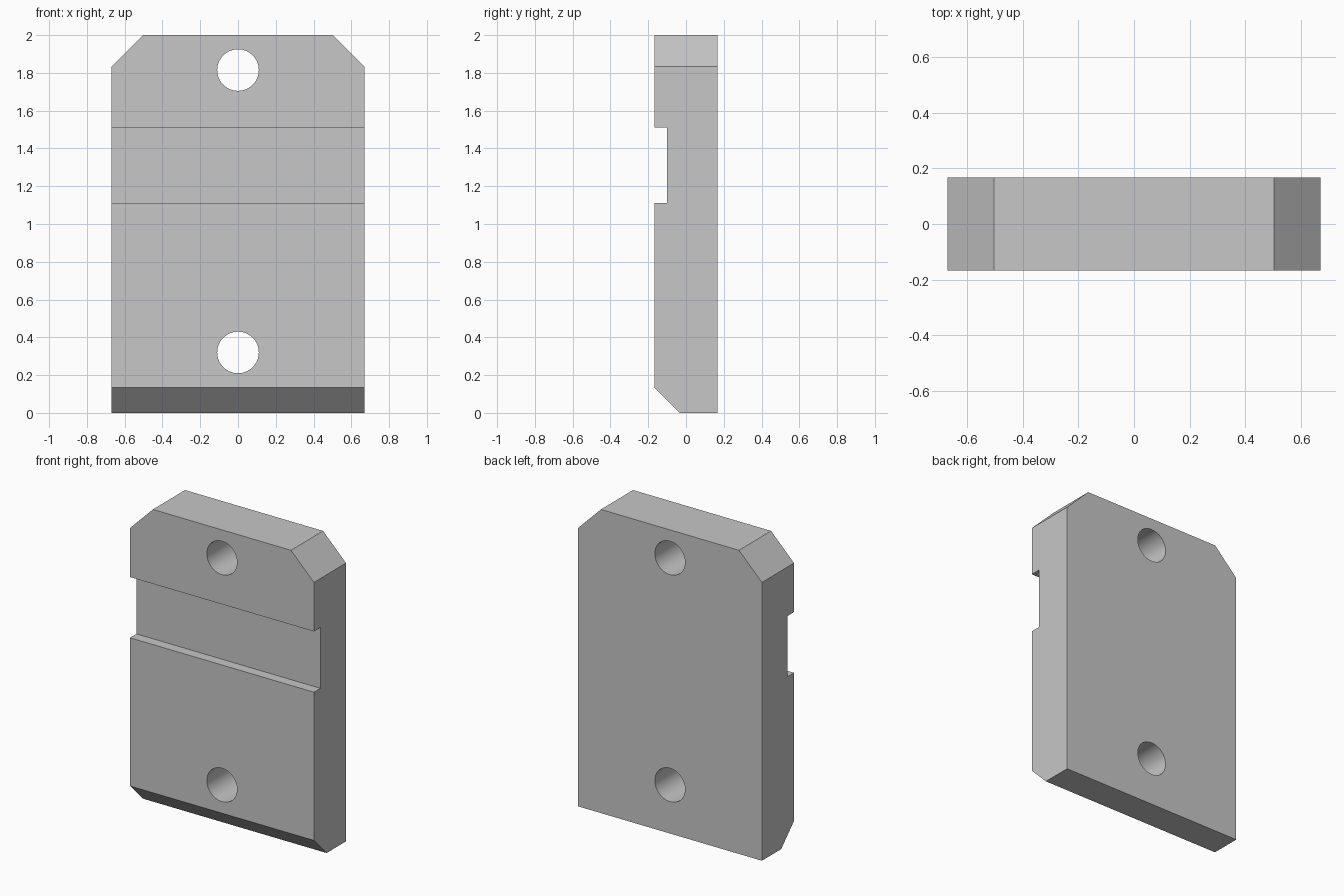
import bpy, bmesh, math
from mathutils import Matrix, Vector

cube = bpy.data.objects.get("Cube")
if cube:
    bpy.data.objects.remove(cube, do_unlink=True)

HALF_W, HALF_D, HEIGHT = 0.67, 0.167, 2.0

grey = bpy.data.materials.new("light_grey")
grey.use_nodes = True
colour = (0.57, 0.57, 0.57, 1)
grey.diffuse_color = colour
grey.node_tree.nodes["Principled BSDF"].inputs["Base Color"].default_value = colour


def finish(bm, name):
    bmesh.ops.recalc_face_normals(bm, faces=bm.faces[:])
    mesh = bpy.data.meshes.new(name)
    bm.to_mesh(mesh)
    bm.free()
    mesh.materials.append(grey)
    obj = bpy.data.objects.new(name, mesh)
    bpy.context.collection.objects.link(obj)
    return obj


# Side profile (y, z) with front groove and bottom bevel, extruded across x
profile = [(HALF_D, 0), (HALF_D, HEIGHT), (-HALF_D, HEIGHT),
           (-HALF_D, 1.51), (-0.1, 1.51), (-0.1, 1.11),
           (-HALF_D, 1.11), (-HALF_D, 0.134), (-0.034, 0)]
bm = bmesh.new()
face = bm.faces.new([bm.verts.new((-HALF_W, y, z)) for y, z in profile])
ext = bmesh.ops.extrude_face_region(bm, geom=[face])
verts = [v for v in ext["geom"] if isinstance(v, bmesh.types.BMVert)]
bmesh.ops.translate(bm, verts=verts, vec=(2 * HALF_W, 0, 0))

# Sloped upper corners
for side in (-1, 1):
    cut = bmesh.ops.bisect_plane(
        bm, geom=bm.verts[:] + bm.edges[:] + bm.faces[:],
        plane_co=Vector((side * 0.503, 0, HEIGHT)),
        plane_no=Vector((side, 0, 1)), clear_outer=True)
    edges = [e for e in cut["geom_cut"] if isinstance(e, bmesh.types.BMEdge)]
    bmesh.ops.holes_fill(bm, edges=edges, sides=0)
plate = finish(bm, "plate")

# Two round through holes
bm = bmesh.new()
for z in (0.32, 1.815):
    bmesh.ops.create_cone(
        bm, cap_ends=True, segments=64, radius1=0.11, radius2=0.11, depth=1,
        matrix=Matrix.Translation((0, 0, z)) @ Matrix.Rotation(math.pi / 2, 4, "X"))
cutter = finish(bm, "hole_cutter")
cutter.hide_render = True

bpy.ops.object.select_all(action="DESELECT")
plate.select_set(True)
bpy.context.view_layer.objects.active = plate
mod = plate.modifiers.new("holes", "BOOLEAN")
mod.operation = "DIFFERENCE"
mod.solver = "EXACT"
mod.object = cutter
bpy.ops.object.modifier_apply(modifier=mod.name)
bpy.data.objects.remove(cutter, do_unlink=True)
bpy.ops.object.shade_smooth_by_angle(angle=math.radians(30))
